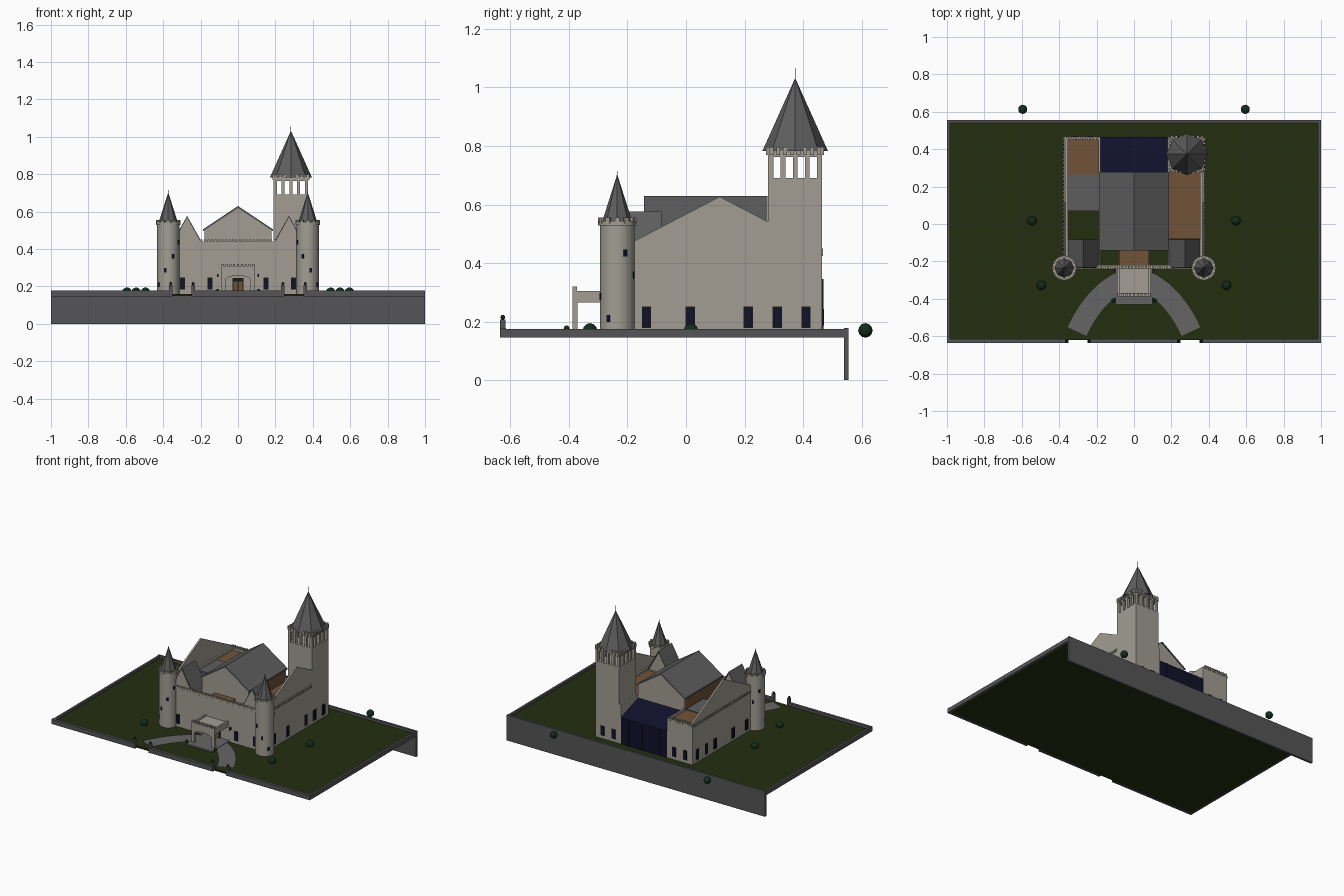
import bpy, bmesh, math
from mathutils import Vector, Matrix

cube = bpy.data.objects.get("Cube")
if cube:
    bpy.data.objects.remove(cube, do_unlink=True)


def material(name, r, g, b):
    m = bpy.data.materials.new(name)
    m.use_nodes = True
    m.diffuse_color = (r, g, b, 1)
    m.node_tree.nodes["Principled BSDF"].inputs["Base Color"].default_value = (r, g, b, 1)
    return m


stone = material("pale stone", .36, .34, .29)
slate = material("slate grey", .11, .11, .11)
paving = material("paving grey", .13, .13, .13)
kerb = material("wall grey", .09, .09, .095)
brick = material("brown brick", .16, .085, .04)
grass = material("grass green", .018, .027, .005)
bush_green = material("bush green", .006, .025, .01)
glass = material("navy glass", .005, .005, .025)
black = material("black iron", .01, .01, .01)


def finish(name, bm, mat, smooth=False):
    bmesh.ops.recalc_face_normals(bm, faces=bm.faces[:])
    me = bpy.data.meshes.new(name)
    bm.to_mesh(me)
    bm.free()
    me.materials.append(mat)
    ob = bpy.data.objects.new(name, me)
    bpy.context.collection.objects.link(ob)
    if smooth:
        bpy.ops.object.select_all(action='DESELECT')
        ob.select_set(True)
        bpy.context.view_layer.objects.active = ob
        bpy.ops.object.shade_smooth_by_angle()
    return ob


def boxes(name, mat, specs):
    """Several boxes in one object, each as x0, x1, y0, y1, z0, z1."""
    bm = bmesh.new()
    for x0, x1, y0, y1, z0, z1 in specs:
        mid = Vector((x0 + x1, y0 + y1, z0 + z1)) / 2
        m = Matrix.Translation(mid) @ Matrix.Diagonal((abs(x1 - x0), abs(y1 - y0), abs(z1 - z0), 1))
        bmesh.ops.create_cube(bm, size=1, matrix=m)
    return finish(name, bm, mat)


def prism(name, mat, pts, a, b, axis='y'):
    """Profile in (side, z) pushed along an axis from a to b."""
    bm = bmesh.new()
    face = bm.faces.new([bm.verts.new((u, a, v) if axis == 'y' else (a, u, v)) for u, v in pts])
    ext = bmesh.ops.extrude_face_region(bm, geom=[face])
    move = (0, b - a, 0) if axis == 'y' else (b - a, 0, 0)
    bmesh.ops.translate(bm, vec=move, verts=[e for e in ext['geom'] if isinstance(e, bmesh.types.BMVert)])
    return finish(name, bm, mat)


def round_part(name, mat, x, y, z0, z1, r0, r1, sides, smooth=False):
    bm = bmesh.new()
    bmesh.ops.create_cone(bm, cap_ends=True, segments=sides, radius1=r0, radius2=r1, depth=z1 - z0,
                          matrix=Matrix.Translation((x, y, (z0 + z1) / 2)))
    return finish(name, bm, mat, smooth)


def ball(name, mat, x, y, z, r):
    bm = bmesh.new()
    bmesh.ops.create_icosphere(bm, subdivisions=2, radius=r, matrix=Matrix.Translation((x, y, z)))
    return finish(name, bm, mat, True)


def teeth(x0, y0, x1, y1, n, z0, z1, deep=.008):
    """Evenly spaced battlement blocks along a straight line."""
    out = []
    for i in range(n):
        t = (i + .5) / n
        x, y = x0 + (x1 - x0) * t, y0 + (y1 - y0) * t
        w = math.hypot(x1 - x0, y1 - y0) / n * .28
        hx, hy = (w, deep) if abs(x1 - x0) > abs(y1 - y0) else (deep, w)
        out.append((x - hx, x + hx, y - hy, y + hy, z0, z1))
    return out


G = .16      # lawn level
TOP = .435   # wall top

# Lawn, kerb walls and gateposts
boxes("lawn", grass, [(-.99, .99, -.62, .55, .148, G)])
boxes("perimeter_wall", kerb, [
    (-1, 1, .54, .555, 0, .178),
    (-1, -.985, -.63, .55, .146, .175), (.985, 1, -.63, .55, .146, .175),
    (-1, -.355, -.635, -.615, .146, .178), (.355, 1, -.635, -.615, .146, .178),
    (-.245, .245, -.635, -.615, .146, .178)])
for x in (-.36, -.24, .24, .36):
    boxes("gatepost", kerb, [(x - .009, x + .009, -.636, -.616, .146, .208)])
    ball("gatepost_ball", black, x, -.626, .215, .008)

# Curved drive on both sides, and forecourt
for s in (-1, 1):
    bm = bmesh.new()
    p0, p1, p2 = Vector((-.07, -.31)), Vector((-.2125, -.3775)), Vector((-.305, -.575))
    rows = []
    for i in range(11):
        t = i / 10
        p = p0 * (1 - t) ** 2 + p1 * 2 * t * (1 - t) + p2 * t * t
        d = ((p1 - p0) * (1 - t) + (p2 - p1) * t).normalized()
        n = Vector((-d.y, d.x)) * .055
        rows.append([bm.verts.new((s * q.x, q.y, G + .008)) for q in (p + n, p - n)])
    for a, b in zip(rows, rows[1:]):
        bm.faces.new((a[0], a[1], b[1], b[0]))
    bmesh.ops.solidify(bm, geom=bm.faces[:], thickness=.006)
    finish("drive", bm, paving)
boxes("forecourt", paving, [(-.1, .1, -.43, -.235, G, G + .01)])

# Outer walls around the open yard
boxes("front_wall", stone, [(-.36, .36, -.235, -.22, G - .01, TOP)])
boxes("back_walls", stone, [(-.375, -.18, .45, .465, G - .01, TOP), (.18, .375, .45, .465, G - .01, TOP)])
boxes("inner_back_walls", stone, [(-.19, -.178, .275, .465, G, TOP), (.178, .19, .275, .465, G, TOP)])
for s in (-1, 1):
    prism("side_wall", stone, [(-.235, G - .01), (.465, G - .01), (.465, .445), (.115, .627), (-.235, .445)],
          s * .375, s * .363, 'x')
    boxes("side_battlement", stone, teeth(s * .373, -.18, s * .373, .28 if s > 0 else .465, 30, .422, .44, .007))
    boxes("inner_ledge", stone, [(s * .352, s * .364, -.18, .46, .425, .44)])
boxes("front_battlement", stone, teeth(-.315, -.232, .315, -.232, 34, .425, .45)
      + [(-.315, .315, -.24, -.222, .428, .44)])
boxes("back_battlement", stone, teeth(-.375, .46, -.19, .46, 10, .425, .45))

# Flat decks
boxes("brown_decks", brick, [(-.363, -.185, .265, .452, .41, .42), (.185, .363, -.08, .3, .41, .42),
                             (-.08, .08, -.222, -.14, .41, .42)])
boxes("grey_deck", slate, [(-.363, -.185, .07, .265, .41, .425)])

# Great hall with gabled ends, brown sides and slate roof
for y in (-.14, .263):
    prism("hall_gable", stone, [(-.18, G), (.18, G), (.18, .505), (0, .622), (-.18, .505)], y, y + .012)
boxes("hall_sides", brick, [(-.178, -.166, -.138, .27, G, .505), (.166, .178, -.138, .27, G, .505)])
prism("hall_roof", slate, [(-.187, .505), (0, .63), (.187, .505), (.187, .495), (0, .618), (-.187, .495)],
      -.143, .279)

# Small front wings with their own gables
for s in (-1, 1):
    c = s * .272
    prism("wing_gable", stone, [(c - .08, .42), (c + .08, .42), (c, .568)], -.234, -.09)
    prism("wing_roof", slate, [(c - .088, .42), (c, .577), (c + .088, .42), (c + .08, .42), (c, .566), (c - .08, .42)],
          -.232, -.083)
    boxes("wing_back_wall", stone, [(c - .085, c + .085, -.095, -.085, G, .425)])
    boxes("wing_inner_wall", stone, [(s * .182, s * .192, -.222, -.085, G, .425)])

# Glazed block at the back
prism("glass_block", glass, [(.275, G), (.465, G), (.465, .345), (.275, .41)], -.179, .179, 'x')
boxes("glass_bars", black, [(x - .003, x + .003, .465, .469, G, .345) for x in (-.12, -.03, .015, .12)])

# Corner turrets
for s in (-1, 1):
    cx, cy = s * .373, -.235
    round_part("turret", stone, cx, cy, G - .01, .54, .059, .059, 32, True)
    round_part("turret_collar", stone, cx, cy, .528, .543, .065, .065, 24, True)
    bm = bmesh.new()
    for i in range(12):
        m = Matrix.Translation((cx, cy, 0)) @ Matrix.Rotation(i * math.tau / 12, 4, 'Z')
        bmesh.ops.create_cube(bm, size=1, matrix=m @ Matrix.Translation((.061, 0, .545)) @ Matrix.Diagonal((.01, .016, .02, 1)))
    finish("turret_battlement", bm, stone)
    round_part("turret_spire", slate, cx, cy, .543, .7, .051, .001, 8)
    round_part("turret_finial", black, cx, cy, .69, .715, .002, .001, 6)
    # Slit windows winding up the shaft
    bm = bmesh.new()
    for i in range(8):
        a = -2.6 + i * .75
        m = Matrix.Translation((cx, cy, .21 + i % 4 * .075)) @ Matrix.Rotation(a if s < 0 else math.pi - a, 4, 'Z')
        bmesh.ops.create_cube(bm, size=1, matrix=m @ Matrix.Translation((.058, 0, 0)) @ Matrix.Diagonal((.006, .013, .024, 1)))
    finish("turret_slits", bm, glass)

# Bell tower with open belfry
tx, ty, h = .283, .373, .092
boxes("bell_tower", stone, [(tx - h, tx + h, ty - h, ty + h, G - .01, .69)])
pillars = []
for i in range(5):
    o = -h + .009 + i * (2 * h - .018) / 4
    for e in (-h + .009, h - .009):
        pillars += [(tx + o - .008, tx + o + .008, ty + e - .009, ty + e + .009, .69, .765),
                    (tx + e - .009, tx + e + .009, ty + o - .008, ty + o + .008, .69, .765)]
boxes("belfry_pillars", stone, pillars)
boxes("belfry_top", stone, [(tx - h, tx + h, ty - h, ty + h, .763, .785)])
crown = []
for e in (-h, h):
    crown += teeth(tx - h, ty + e, tx + h, ty + e, 8, .77, .797, .007)
    crown += teeth(tx + e, ty - h, tx + e, ty + h, 8, .77, .797, .007)
boxes("belfry_battlement", stone, crown)
round_part("bell_tower_spire", slate, tx, ty, .783, 1.03, .112, .001, 8)
round_part("spire_rod", black, tx, ty, 1.02, 1.066, .0015, .001, 6)

# Entrance porch with a shallow arch
arch = [(.068 * math.cos(a), .235 + .022 * math.sin(a)) for a in [math.pi * i / 8 for i in range(9)]]
prism("porch_arch", stone, [(-.09, G), (-.09, .305), (.09, .305), (.09, G), (.068, G)] + arch + [(-.068, G)],
      -.388, -.37)
boxes("porch_deck", stone, [(-.088, .088, -.372, -.234, .268, .295),
                            (-.09, -.078, -.372, -.234, .265, .305), (.078, .09, -.372, -.234, .265, .305)])
boxes("porch_battlement", stone, teeth(-.092, -.38, .092, -.38, 9, .3, .32))
boxes("front_door", black, [(-.03, .03, -.241, -.234, G, .245)])
boxes("door_panels", brick, [(-.024, -.002, -.244, -.24, .17, .225), (.002, .024, -.244, -.24, .17, .225)])

# Windows: dark frame, navy panes
frames, panes = [], []
for s in (-1, 1):
    for y in (-.135, .015, .213, .312, .41):
        frames.append((s * .373, s * .378, y - .016, y + .016, .178, .252))
        panes += [(s * .377, s * .38, y + d - .006, y + d + .006, .183, .247) for d in (-.0075, .0075)]
    for x, y, o in ((.15, -.235, -1), (.297, -.235, -1), (.235, .465, 1), (.32, .465, 1)):
        frames.append((s * x - .014, s * x + .014, y - .001 * o, y + .004 * o, .182, .248))
        panes += [(s * x + d - .005, s * x + d + .005, y + .003 * o, y + .006 * o, .187, .243) for d in (-.0065, .0065)]
boxes("window_frames", black, frames)
boxes("window_panes", glass, panes)

# Round bushes and porch lamps
for x, y in ((.595, .613), (.545, .017), (.495, -.328)):
    for s in (-1, 1):
        ball("bush", bush_green, s * x, y, .17, .025)
for s in (-1, 1):
    ball("planter", bush_green, s * .11, -.408, .177, .01)
    boxes("wall_lamp", black, [(s * .105, s * .113, -.25, -.234, .25, .266)])
